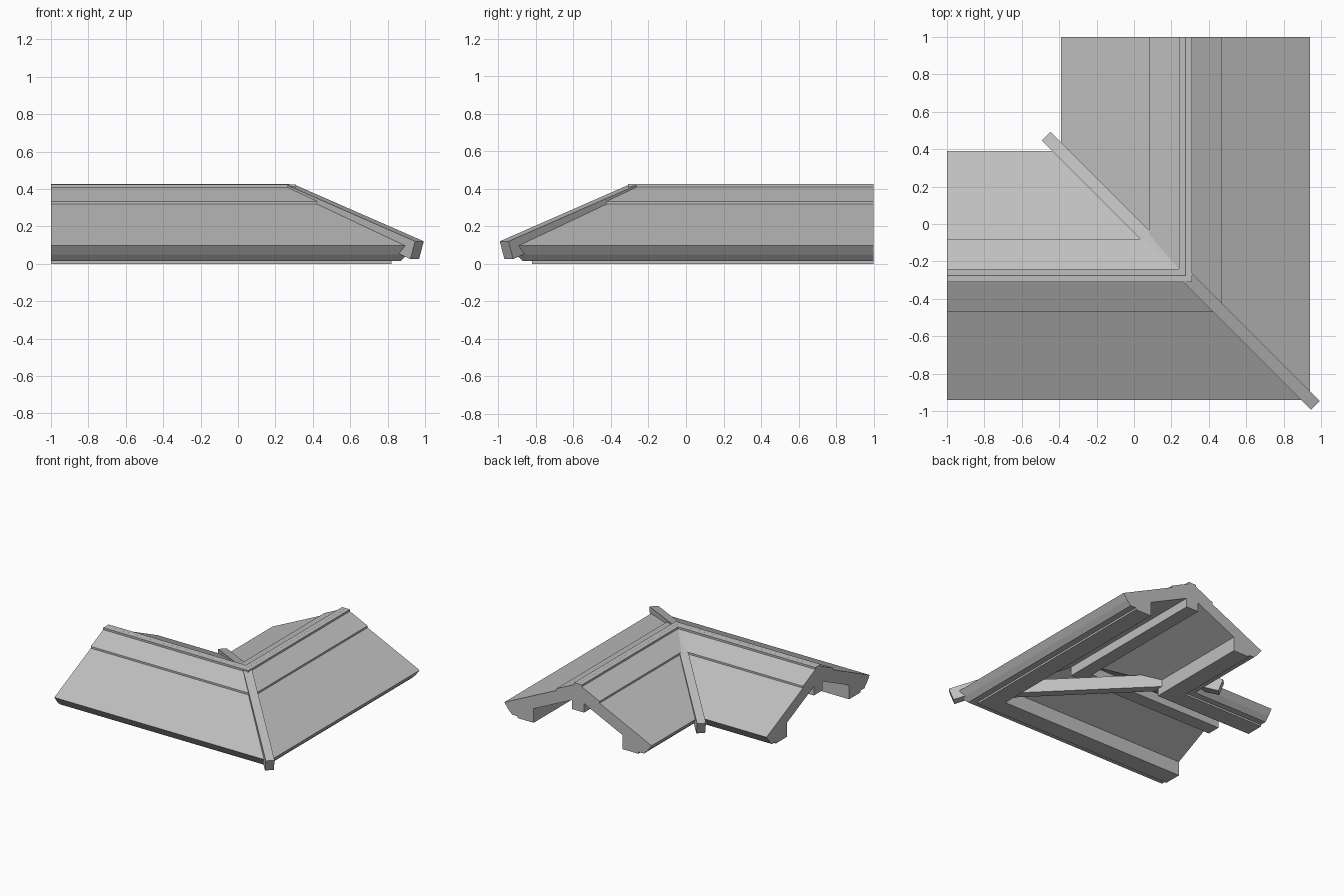
import bpy
import bmesh

RIDGE = 0.275      # distance of both ridges from the centre
SLOPE = 0.472
APEX = 0.411
HALF = 0.665       # ridge to eave


def roof_z(o, drop=0.0):
    return APEX - SLOPE * abs(o) - drop


grey = bpy.data.materials.new("plain_grey")
grey.use_nodes = True
grey.diffuse_color = (0.52, 0.52, 0.52, 1)
grey.node_tree.nodes["Principled BSDF"].inputs["Base Color"].default_value = (0.52, 0.52, 0.52, 1)

cube = bpy.data.objects.get("Cube")
if cube:
    bpy.data.objects.remove(cube, do_unlink=True)


def prism(name, start, end):
    """Join two matching outlines into a solid with flat faces."""
    bm = bmesh.new()
    a = [bm.verts.new(p) for p in start]
    b = [bm.verts.new(p) for p in end]
    n = len(a)
    bm.faces.new(a)
    bm.faces.new(b[::-1])
    for i in range(n):
        j = (i + 1) % n
        bm.faces.new((a[i], b[i], b[j], a[j]))
    bmesh.ops.recalc_face_normals(bm, faces=bm.faces)
    mesh = bpy.data.meshes.new(name)
    bm.to_mesh(mesh)
    bm.free()
    mesh.materials.append(grey)
    bpy.context.collection.objects.link(bpy.data.objects.new(name, mesh))


def wings(name, profile):
    """Sweep (offset from ridge, z) to the mitre, once for each wing."""
    pts = [(RIDGE + o, z) for o, z in profile]
    mitre = [(d, -d, z) for d, z in pts]
    prism("front_" + name, [(-1, -d, z) for d, z in pts], mitre)
    prism("side_" + name, [(d, 1, z) for d, z in pts], mitre)


def both_sides(half):
    """Mirror a half outline, running from top to bottom, over the ridge."""
    return half + [(-o, z) for o, z in reversed(half) if o > 0]


# Roof slab with moulded eaves and the beams under them
THICK = 0.107
wings("roof", both_sides([
    (0, APEX), (HALF, roof_z(HALF)), (0.63, 0.05), (0.595, 0.015),
    (0.545, 0.015), (0.545, 0), (0.4, 0), (0.4, roof_z(0.4, THICK)),
    (0, roof_z(0, THICK))]))

# Raised covering along the ridge
COVER = 0.195
wings("ridge_cover", both_sides([
    (0, roof_z(0, -0.015)), (COVER, roof_z(COVER, -0.015)),
    (COVER, roof_z(COVER, 0.01)), (0, roof_z(0, 0.01))]))

# Flat ridge cap and the beam hanging below the ridge
for part, w, low, high in (("ridge_cap", 0.035, 0.39, 0.425),
                           ("ridge_beam", 0.055, 0.205, 0.32)):
    wings(part, [(-w, low), (w, low), (w, high), (-w, high)])


def diagonal(name, outline, width):
    """Extrude an outline (distance along the mitre, z) across the mitre."""
    s = width / 2 / 2 ** 0.5
    prism(name, [(t + s, -t + s, z) for t, z in outline],
          [(t - s, -t - s, z) for t, z in outline])


# Hip and valley rafters, both running down from the peak
FALL = 0.438
for name, side, reach in (("hip_rafter", 1, 0.695), ("valley_rafter", -1, 0.745)):
    foot = 0.425 - FALL * reach
    diagonal(name, [(RIDGE, 0.425), (RIDGE + side * reach, foot),
                    (RIDGE + side * (reach - 0.025), foot - 0.095),
                    (RIDGE, 0.33)], 0.066)

# Level tie under the mitre between the eave beams
diagonal("corner_tie", [(RIDGE - 0.45, 0.06), (RIDGE + 0.45, 0.06),
                        (RIDGE + 0.45, 0.12), (RIDGE + 0.36, 0.165),
                        (RIDGE - 0.36, 0.165), (RIDGE - 0.45, 0.12)], 0.066)
